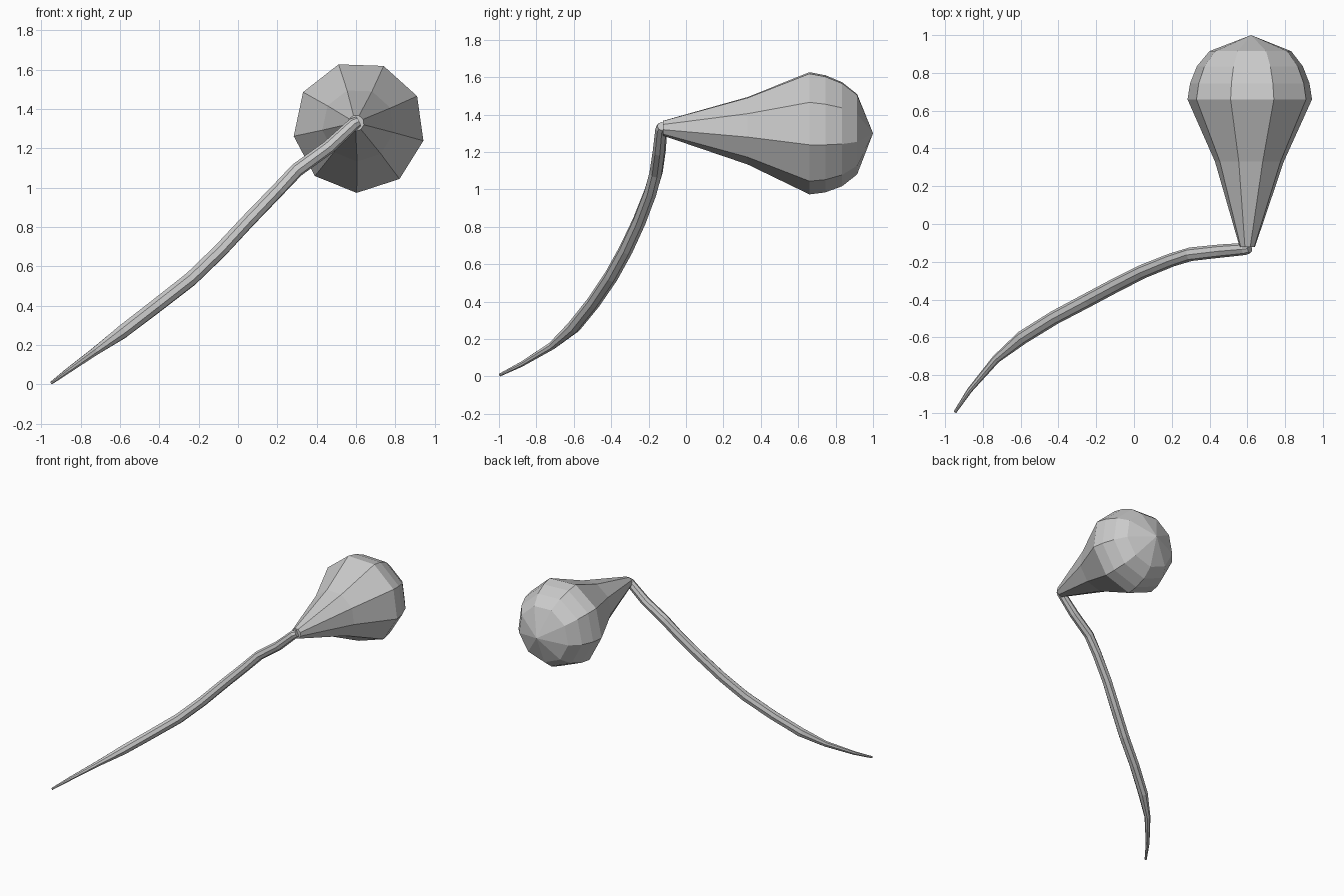
import bpy, bmesh, math
from mathutils import Vector

if "Cube" in bpy.data.objects:
    bpy.data.objects.remove(bpy.data.objects["Cube"])


def loft(name, stations, sides, phase=0.0, axis=None):
    """Flat-faced tube through (x, y, z, radius) stations; radius 0 makes a point."""
    bm = bmesh.new()
    pts = [Vector(s[:3]) for s in stations]
    rings = []
    for i, s in enumerate(stations):
        p, r = pts[i], s[3]
        if r == 0:
            rings.append([bm.verts.new(p)])
            continue
        t = axis or (pts[min(i + 1, len(pts) - 1)] - pts[max(i - 1, 0)]).normalized()
        u = t.cross(Vector((0, 0, 1))).normalized()
        v = u.cross(t)
        rings.append([bm.verts.new(p + r * (math.cos(a) * u + math.sin(a) * v))
                      for a in (phase + math.tau * k / sides for k in range(sides))])
    for a, b in zip(rings, rings[1:]):
        for k in range(sides):
            n = (k + 1) % sides
            if len(b) == 1:
                bm.faces.new((a[k], a[n], b[0]))
            else:
                bm.faces.new((a[k], a[n], b[n], b[k]))
    for ring in (rings[0], rings[-1]):
        if len(ring) > 1:
            bm.faces.new(ring)
    bmesh.ops.recalc_face_normals(bm, faces=bm.faces)
    me = bpy.data.meshes.new(name)
    bm.to_mesh(me)
    bm.free()
    ob = bpy.data.objects.new(name, me)
    bpy.context.collection.objects.link(ob)
    return ob


# Curved stem, tapering to a thin tip on the ground
loft("stem", [
    (-0.947, -0.995, 0.008, 0.008),
    (-0.87, -0.88, 0.065, 0.014),
    (-0.73, -0.715, 0.165, 0.022),
    (-0.59, -0.60, 0.265, 0.036),
    (-0.42, -0.495, 0.395, 0.037),
    (-0.24, -0.40, 0.535, 0.038),
    (-0.09, -0.32, 0.68, 0.038),
    (0.05, -0.25, 0.83, 0.037),
    (0.20, -0.19, 0.985, 0.036),
    (0.30, -0.16, 1.09, 0.036),
    (0.46, -0.143, 1.205, 0.035),
    (0.59, -0.132, 1.325, 0.032),
    (0.612, -0.128, 1.337, 0.026),
], 8)

# Nine-sided bulb, widening from the stem and closing in a shallow dome
loft("bulb", [
    (0.60, -0.122, 1.328, 0.041),
    (0.612, 0.33, 1.318, 0.185),
    (0.615, 0.66, 1.308, 0.335),
    (0.615, 0.745, 1.305, 0.321),
    (0.615, 0.835, 1.302, 0.285),
    (0.617, 0.915, 1.30, 0.22),
    (0.62, 1.0, 1.30, 0.0),
], 9, math.radians(-92), Vector((0, 1, 0)))
